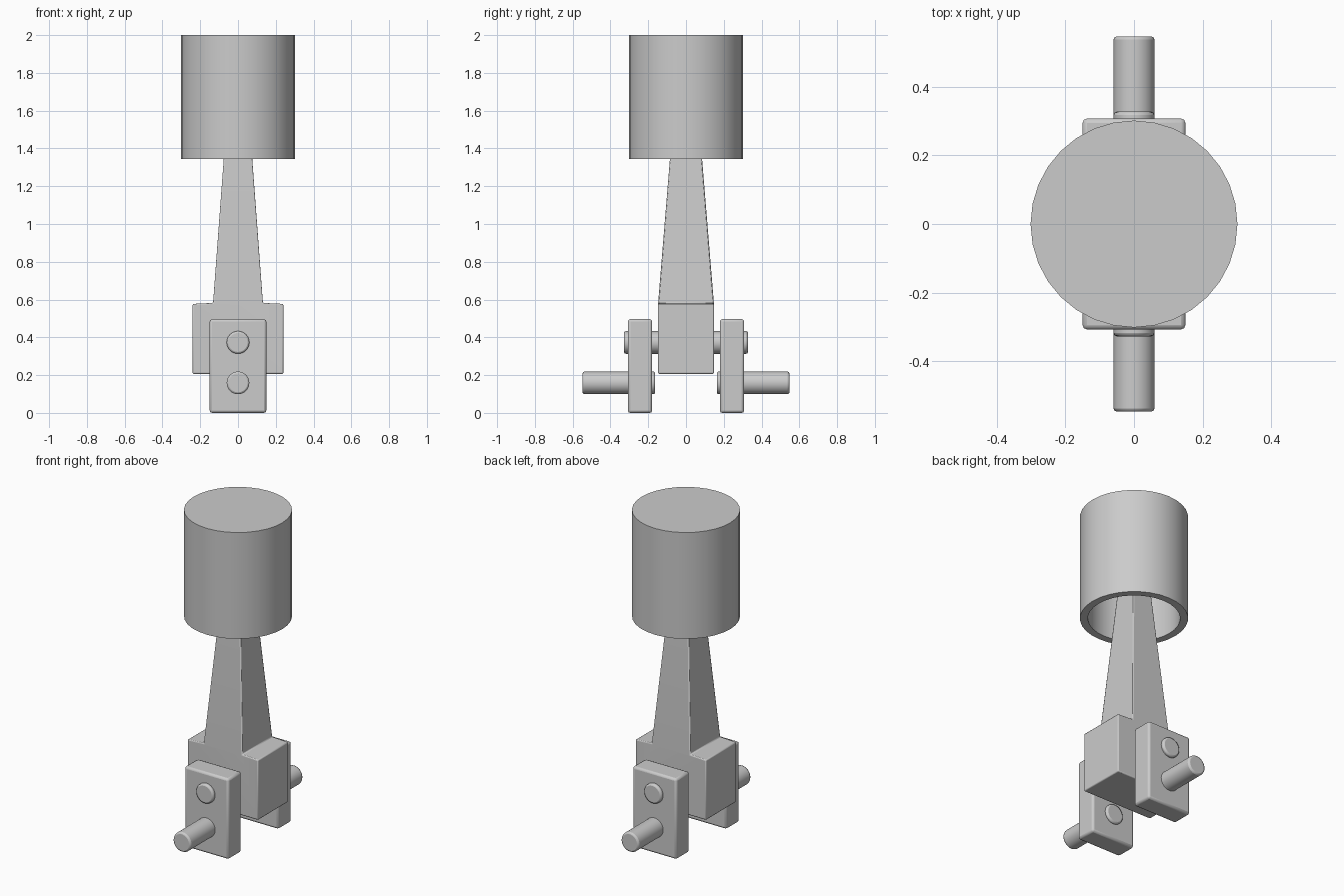
import bpy, bmesh, math
from mathutils import Matrix

if "Cube" in bpy.data.objects:
    bpy.data.objects.remove(bpy.data.objects["Cube"])


def add_object(name, bm, bevel=0.0):
    bmesh.ops.recalc_face_normals(bm, faces=bm.faces[:])
    mesh = bpy.data.meshes.new(name)
    bm.to_mesh(mesh)
    bm.free()
    ob = bpy.data.objects.new(name, mesh)
    bpy.context.collection.objects.link(ob)
    if bevel:
        mod = ob.modifiers.new("bevel", "BEVEL")
        mod.width = bevel
        mod.segments = 2
        mod.limit_method = "ANGLE"
        mod.angle_limit = math.radians(40)
    bpy.ops.object.select_all(action="DESELECT")
    ob.select_set(True)
    bpy.context.view_layer.objects.active = ob
    bpy.ops.object.shade_smooth_by_angle(angle=math.radians(35))
    return ob


def box(name, x, y0, y1, z0, z1, bevel):
    bm = bmesh.new()
    m = Matrix.Translation((0, (y0 + y1) / 2, (z0 + z1) / 2)) @ Matrix.Diagonal((2 * x, y1 - y0, z1 - z0, 1))
    bmesh.ops.create_cube(bm, size=1, matrix=m)
    return add_object(name, bm, bevel)


def pin(name, r, y0, y1, z):
    bm = bmesh.new()
    m = Matrix.Translation((0, (y0 + y1) / 2, z)) @ Matrix.Rotation(math.pi / 2, 4, "X")
    bmesh.ops.create_cone(bm, cap_ends=True, segments=32, radius1=r, radius2=r,
                          depth=y1 - y0, matrix=m)
    return add_object(name, bm, 0.01)


# Piston: hollow cup, open underneath, spun from a wall profile
SEG = 32
bm = bmesh.new()
rings = []
for r, z in [(0.302, 2.0), (0.302, 1.345), (0.258, 1.345), (0.258, 1.955)]:
    rings.append([bm.verts.new((r * math.cos(2 * math.pi * i / SEG),
                                r * math.sin(2 * math.pi * i / SEG), z)) for i in range(SEG)])
for a, b in zip(rings, rings[1:]):
    for i in range(SEG):
        j = (i + 1) % SEG
        bm.faces.new((a[i], a[j], b[j], b[i]))
bm.faces.new(rings[0])
bm.faces.new(rings[-1])
add_object("piston", bm)

# Connecting rod: wide big end with a tapered shank, as one outline with a front and back
outline = [(-0.24, 0.148, 0.207), (0.24, 0.148, 0.207), (0.24, 0.148, 0.577), (0.132, 0.148, 0.582),
           (0.03, 0.035, 1.956), (-0.03, 0.035, 1.956), (-0.132, 0.148, 0.582), (-0.24, 0.148, 0.577)]
bm = bmesh.new()
front, back = ([bm.verts.new((x, s * y, z)) for x, y, z in outline] for s in (-1, 1))
for side in (front, back):
    bm.faces.new([side[i] for i in (0, 1, 2, 3, 6, 7)])
    bm.faces.new(side[3:7])
for i in range(8):
    j = (i + 1) % 8
    bm.faces.new((front[i], front[j], back[j], back[i]))
add_object("connecting_rod", bm, 0.012)

# Crank webs and main journals on both sides
for name, s in (("front", -1), ("back", 1)):
    box(name + "_crank_web", 0.15, *sorted((s * 0.179, s * 0.308)), 0.0, 0.496, 0.013)
    pin(name + "_journal", 0.06, *sorted((s * 0.163, s * 0.548)), 0.159)

# Crank pin through the big end
pin("crank_pin", 0.06, -0.328, 0.328, 0.373)
